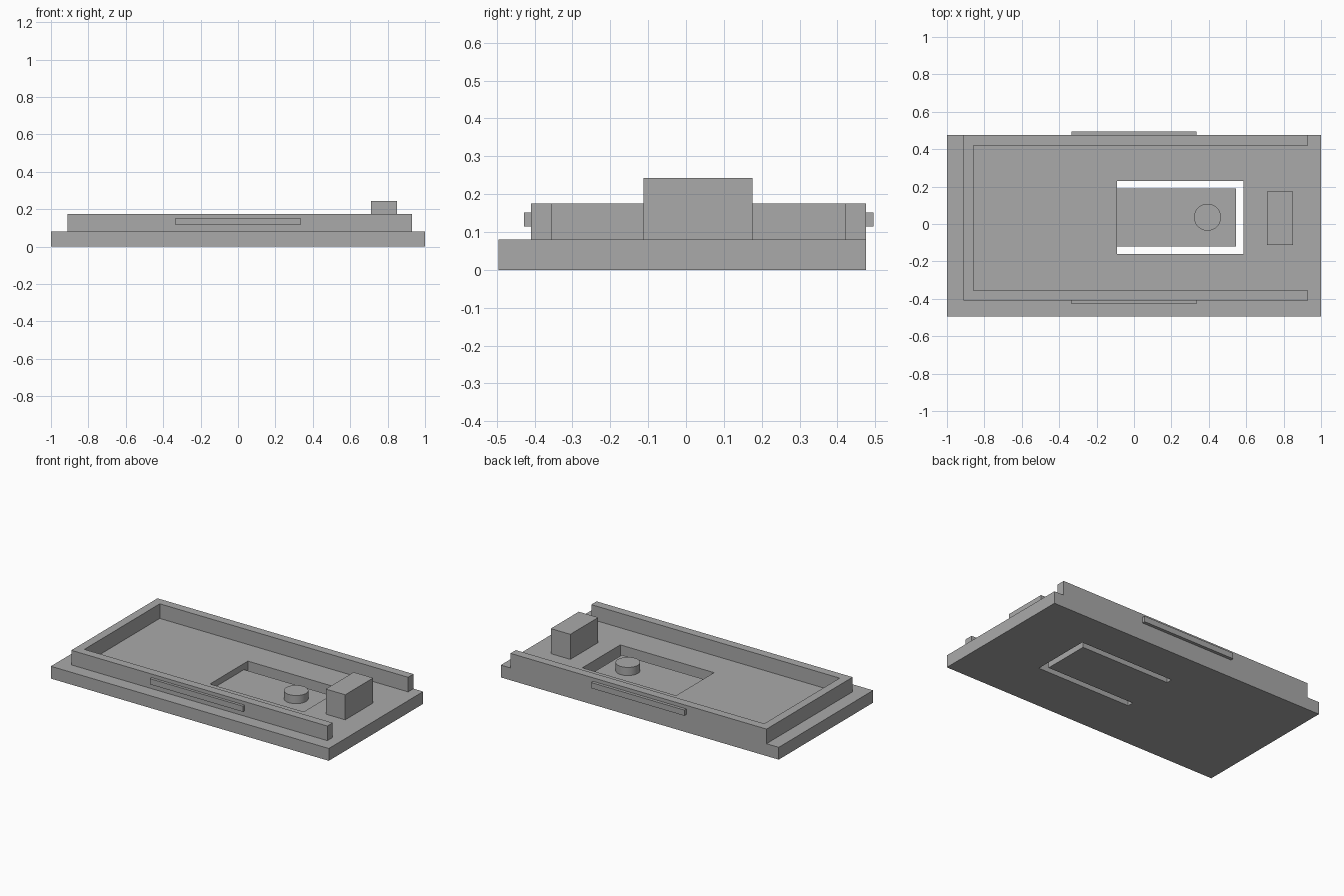
import bpy
import bmesh
from mathutils import Vector

cube = bpy.data.objects.get("Cube")
if cube:
    bpy.data.objects.remove(cube, do_unlink=True)

grey = bpy.data.materials.new("plain grey")
grey.use_nodes = True
colour = (0.4, 0.4, 0.4, 1)
grey.diffuse_color = colour
grey.node_tree.nodes["Principled BSDF"].inputs["Base Color"].default_value = colour


def finish(name, bm):
    bmesh.ops.recalc_face_normals(bm, faces=bm.faces)
    mesh = bpy.data.meshes.new(name)
    bm.to_mesh(mesh)
    bm.free()
    mesh.materials.append(grey)
    obj = bpy.data.objects.new(name, mesh)
    bpy.context.collection.objects.link(obj)
    return obj


def prism(name, outline, z0, z1):
    """Extrude a flat outline from z0 up to z1."""
    bm = bmesh.new()
    face = bm.faces.new([bm.verts.new((x, y, z0)) for x, y in outline])
    top = bmesh.ops.extrude_face_region(bm, geom=[face], use_keep_orig=True)["geom"]
    verts = [g for g in top if isinstance(g, bmesh.types.BMVert)]
    bmesh.ops.translate(bm, verts=verts, vec=Vector((0, 0, z1 - z0)))
    return finish(name, bm)


def box(name, x0, x1, y0, y1, z0, z1):
    return prism(name, [(x0, y0), (x1, y0), (x1, y1), (x0, y1)], z0, z1)


front, back = -0.41, 0.475
deck, rim_top, tongue_top = 0.08, 0.175, 0.04

# Base plate with a rectangular opening
plate = box("base_plate", -1, 1, -0.495, back, 0, deck)
cutter = box("opening_cutter", -0.09, 0.585, -0.16, 0.23, -0.1, 0.2)
cutter.hide_render = True
cut = plate.modifiers.new("opening", "BOOLEAN")
cut.operation = "DIFFERENCE"
cut.solver = "EXACT"
cut.object = cutter
bpy.context.view_layer.objects.active = plate
bpy.ops.object.modifier_apply(modifier=cut.name)
bpy.data.objects.remove(cutter, do_unlink=True)

# Thin spring tongue hinged on one side of the opening, with a round button
box("spring_tongue", -0.09, 0.545, -0.12, 0.19, 0, tongue_top)
bm = bmesh.new()
bmesh.ops.create_cone(bm, cap_ends=True, segments=48, radius1=0.072, radius2=0.072, depth=0.053)
bmesh.ops.translate(bm, verts=bm.verts, vec=Vector((0.393, 0.036, tongue_top + 0.0265)))
button = finish("round_button", bm)
bpy.ops.object.select_all(action="DESELECT")
button.select_set(True)
bpy.context.view_layer.objects.active = button
bpy.ops.object.shade_smooth_by_angle()

# U-shaped rim, open at one end
wall = 0.055
left, right = -0.912, 0.93
prism("rim", [
    (left, front), (right, front), (right, front + wall), (left + wall, front + wall),
    (left + wall, back - wall), (right, back - wall), (right, back), (left, back),
], deck, rim_top)

# Snap ridges on both long sides
for name, y0, y1 in (("front_ridge", front - 0.018, front), ("back_ridge", back, back + 0.02)):
    box(name, -0.335, 0.335, y0, y1, 0.115, 0.152)

# Stop block at the open end
box("stop_block", 0.71, 0.85, -0.112, 0.175, deck, 0.243)
